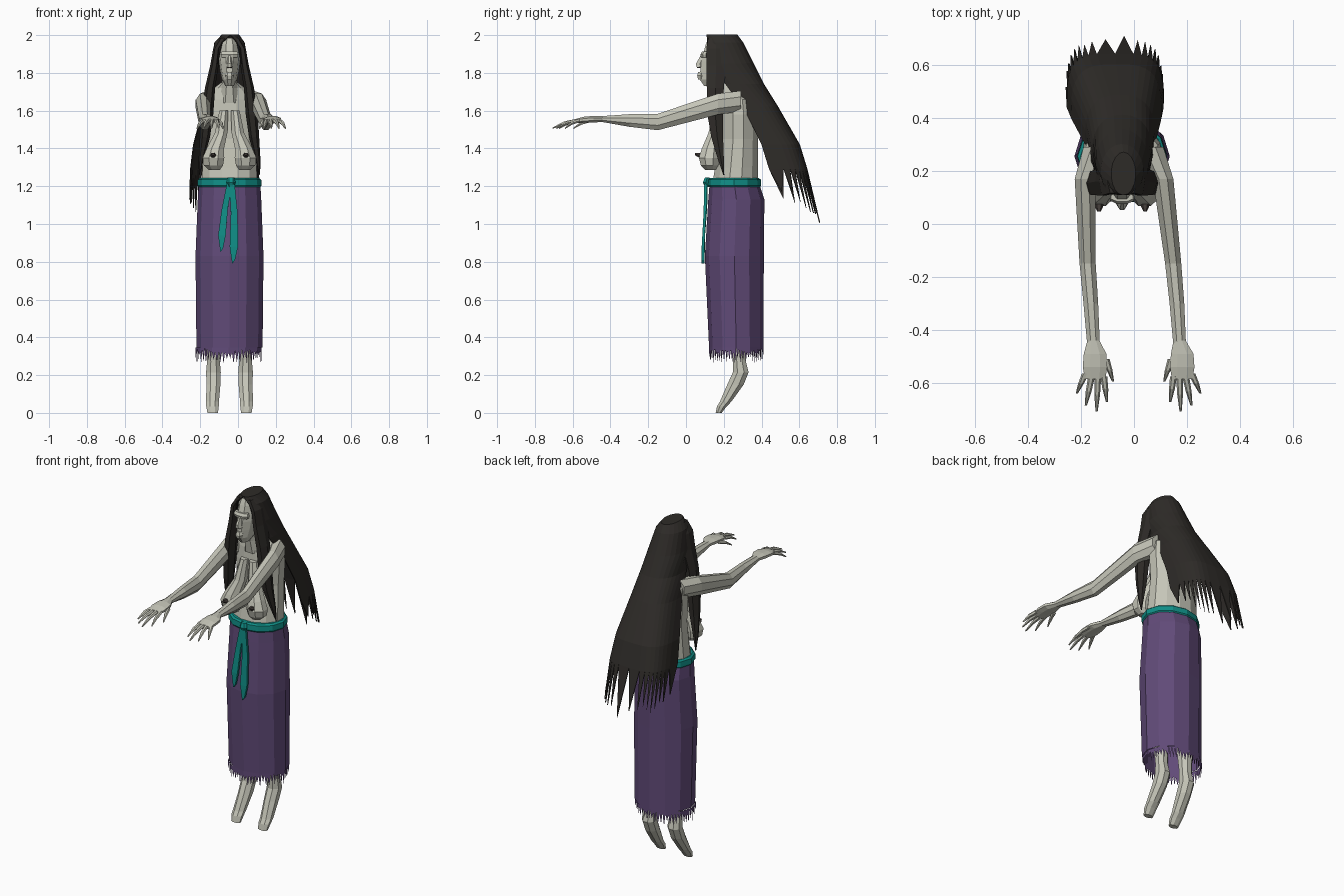
import bpy, bmesh, math, random
from mathutils import Vector

random.seed(4)
CX = -0.045  # body centre line


def material(name, rgb):
    m = bpy.data.materials.new(name)
    m.diffuse_color = (*rgb, 1)
    return m


SKIN = material("pale_skin", (0.56, 0.56, 0.48))
DARK = material("dark_skin", (0.06, 0.05, 0.045))
HAIR = material("black_hair", (0.027, 0.024, 0.021))
CLOTH = material("purple_cloth", (0.12, 0.07, 0.19))
SASH = material("teal_sash", (0.005, 0.27, 0.24))


def finish(name, bm, mat, thickness=0):
    bmesh.ops.recalc_face_normals(bm, faces=bm.faces)
    me = bpy.data.meshes.new(name)
    bm.to_mesh(me)
    bm.free()
    me.materials.append(mat)
    ob = bpy.data.objects.new(name, me)
    bpy.context.collection.objects.link(ob)
    if thickness:
        mod = ob.modifiers.new("thickness", 'SOLIDIFY')
        mod.thickness = thickness
        mod.offset = 0
    return ob


def bridge(bm, r0, r1, closed=True):
    n = len(r0)
    for i in range(n if closed else n - 1):
        j = (i + 1) % n
        bm.faces.new((r0[i], r0[j], r1[j], r1[i]))


def loft(name, rings, mat, axis='z', n=8, turn=0.5, caps=True):
    """Rings are (x, y, z, half width, half depth), flat across the given axis."""
    bm = bmesh.new()
    loops = []
    for x, y, z, a, b in rings:
        loop = []
        for i in range(n):
            t = 2 * math.pi * (i + turn) / n
            u, v = a * math.sin(t), b * math.cos(t)
            loop.append(bm.verts.new((x + u, y + v, z) if axis == 'z' else (x + u, y, z + v)))
        loops.append(loop)
    for r0, r1 in zip(loops, loops[1:]):
        bridge(bm, r0, r1)
    if caps:
        bm.faces.new(loops[0])
        bm.faces.new(loops[-1])
    return finish(name, bm, mat)


def body(name, rows, mat, **kw):
    """Centred loft from rows of (z, half width, front y, back y)."""
    return loft(name, [(CX, (f + k) / 2, z, w, (k - f) / 2) for z, w, f, k in rows], mat, **kw)


# torso, neck and head
body("torso", [(1.18, .155, .13, .385), (1.3, .148, .15, .385), (1.45, .142, .17, .385),
               (1.58, .15, .17, .385), (1.66, .14, .175, .37), (1.72, .085, .18, .32),
               (1.75, .045, .17, .28)], SKIN, n=12)
body("neck", [(1.64, .06, .165, .28), (1.72, .045, .15, .27), (1.82, .042, .13, .27)], SKIN)
body("head", [(1.73, .022, .095, .17), (1.765, .04, .068, .25), (1.81, .05, .07, .29),
              (1.86, .057, .075, .31), (1.9, .06, .085, .31), (1.95, .057, .1, .29),
              (1.985, .04, .115, .25)], SKIN, n=10)
body("nose", [(1.83, .02, .052, .1), (1.85, .014, .05, .1), (1.9, .007, .08, .11)], SKIN, n=6)
body("nostrils", [(1.826, .013, .056, .08), (1.832, .013, .056, .08)], DARK, n=6)
body("lips", [(1.765, .018, .062, .1), (1.785, .024, .056, .1), (1.805, .017, .062, .1)], SKIN, n=6)
body("brow", [(1.882, .045, .078, .12), (1.897, .05, .074, .12), (1.912, .045, .083, .12)], SKIN)

# parts repeated on both sides
arms = {"left": (-1, [(-.14, 1.0), (-.185, 1.0), (-.175, 1.0), (-.163, 1), (-.153, 1.0)], -.147),
        "right": (1, [(.06, 1.0), (.11, 1.0), (.148, 1.0), (.162, 1), (.172, 1.0)], .182)}
arm_rows = [(.29, 1.65, .055, .06), (.17, 1.635, .042, .06), (-.15, 1.54, .033, .047),
            (-.3, 1.548, .03, .036), (-.45, 1.556, .026, .016)]
# outward offsets: base x, base y, tip x, tip y
fingers = [(.037, -.565, .069, -.64), (.014, -.58, .035, -.685), (-.01, -.58, -.006, -.708),
           (-.033, -.575, -.045, -.672), (-.042, -.51, -.068, -.595)]

for side, (s, xs, palm_x) in arms.items():
    loft(side + "_arm", [(x, y, z, a, b) for (x, _), (y, z, a, b) in zip(xs, arm_rows)],
         SKIN, axis='y', n=8)
    wrist = xs[-1][0]
    loft(side + "_palm", [(wrist, -.44, 1.556, .025, .017), (palm_x, -.49, 1.555, .046, .019),
                          (palm_x, -.54, 1.552, .05, .017), (palm_x, -.585, 1.545, .042, .012)],
         SKIN, axis='y')
    for k, (bx, by, tx, ty) in enumerate(fingers):
        p0, p1 = Vector((palm_x + s * bx, by, 1.547)), Vector((palm_x + s * tx, ty, 1.507))
        mid = (p0 + p1) / 2 + Vector((0, 0, .008))
        loft(f"{side}_finger_{k}", [(*p0, .013, .011), (*mid, .011, .01), (*p1, .004, .004)],
             SKIN, axis='y', n=6)

    # hanging chest
    loft(side + "_chest", [(CX + s * .03, .175, 1.6, .025, .03), (CX + s * .045, .155, 1.48, .036, .04),
                           (CX + s * .075, .13, 1.4, .05, .05), (CX + s * .085, .122, 1.35, .062, .058),
                           (CX + s * .085, .125, 1.31, .055, .05), (CX + s * .08, .13, 1.285, .03, .03)],
         SKIN, n=8)
    loft(side + "_chest_tip", [(CX + s * .087, .08, 1.362, .018, .016), (CX + s * .087, .062, 1.366, .014, .012),
                               (CX + s * .087, .048, 1.37, .007, .007)], DARK, axis='y', n=6)

    # leg with foot pointing down
    fx = CX + s * .085
    loft(side + "_leg", [(fx, .27, .75, .055, .06), (fx, .275, .4, .042, .045), (fx, .282, .28, .036, .036),
                         (fx, .29, .215, .042, .045), (fx, .262, .15, .04, .047),
                         (fx + s * .005, .21, .06, .037, .033), (fx + s * .005, .19, .035, .036, .028),
                         (fx + s * .004, .173, 0, .03, .017)], SKIN, n=8)

    # hair lock falling in front of the shoulder
    loft(side + "_front_lock", [(CX + s * .035, .16, 1.985, .02, .05), (CX + s * .068, .16, 1.93, .018, .06),
                                (CX + s * .08, .16, 1.84, .022, .06), (CX + s * .103, .155, 1.72, .027, .052),
                                (CX + s * .118, .155, 1.58, .032, .048), (CX + s * .13, .165, 1.46, .027, .036),
                                (CX + s * .15, .185, 1.34, .014, .018), (CX + s * .16, .2, 1.26, .002, .003)],
         HAIR, n=6)

# long hair: z, x, y, half width, half depth, opening angle, squareness
hair_rows = [(2.0, -.04, .19, .045, .08, 179, 1), (1.96, CX, .2, .078, .1, 150, 1),
             (1.85, CX, .23, .097, .125, 140, .95), (1.74, CX, .27, .11, .14, 112, .85),
             (1.62, -.053, .32, .13, .165, 93, .75), (1.42, -.067, .4, .168, .2, 90, .6),
             (1.29, -.071, .44, .18, .2, 90, .55)]
COLS = 18
bm = bmesh.new()
loops = []
for z, x, y, a, b, opening, p in hair_rows:
    loop = []
    for i in range(COLS + 1):
        t = math.radians(opening) * (2 * i / COLS - 1)
        sx, cy = math.sin(t), math.cos(t)
        loop.append(bm.verts.new((x + a * math.copysign(abs(sx) ** p, sx),
                                  y + b * math.copysign(abs(cy) ** p, cy), z)))
    loops.append(loop)
for r0, r1 in zip(loops, loops[1:]):
    bridge(bm, r0, r1, closed=False)
bm.faces.new(loops[0])
for i in range(COLS):  # ragged strand tips
    u = abs(2 * (i + .5) / COLS - 1)
    m = (loops[-1][i].co + loops[-1][i + 1].co) / 2
    z = 1.0 + .12 * u + random.uniform(0, .07) * (i != COLS // 2)
    tip = bm.verts.new((m.x * 1.02, m.y + .07 * (1.29 - z) / .29, z))
    bm.faces.new((loops[-1][i], loops[-1][i + 1], tip))
finish("long_hair", bm, HAIR, .006)

# skirt with torn hem
body("skirt", [(1.215, .163, .125, .387), (1.13, .168, .118, .415), (.83, .18, .1, .412),
               (.345, .175, .122, .41)], CLOTH, n=12, turn=0, caps=False)
bm = bmesh.new()
corners = [Vector((CX - .005 + .175 * math.sin(math.tau * i / 12), .266 + .144 * math.cos(math.tau * i / 12), .346))
           for i in range(12)]
for i in range(12):
    for k in range(5):
        a = corners[i].lerp(corners[(i + 1) % 12], k / 5)
        b = corners[i].lerp(corners[(i + 1) % 12], (k + 1) / 5)
        tip = (a + b) / 2
        tip.z = random.uniform(.26, .295)
        low = Vector((0, 0, random.uniform(.005, .03)))
        bm.faces.new([bm.verts.new(v) for v in (a, b, b - low, tip, a - low)])
finish("torn_hem", bm, CLOTH)

# sash, knot and hanging ends
body("sash", [(1.195, .163, .118, .392), (1.203, .17, .112, .398), (1.235, .168, .114, .396),
              (1.243, .157, .125, .386)], SASH, n=12, turn=0)
loft("sash_knot", [(-.037, .112, 1.195, .016, .014), (-.037, .105, 1.22, .024, .018),
                   (-.037, .112, 1.245, .018, .014)], SASH, n=6)
tails = {"left_sash_end": [(-.045, .108, 1.215, .014), (-.07, .105, 1.08, .016), (-.085, .094, .94, .02)],
         "right_sash_end": [(-.032, .104, 1.215, .014), (-.02, .1, 1.06, .018), (-.022, .09, .88, .022)]}
for name, pts in tails.items():
    bm = bmesh.new()
    rows = [[bm.verts.new((x - w, y, z)), bm.verts.new((x + w, y, z))] for x, y, z, w in pts]
    for r0, r1 in zip(rows, rows[1:]):
        bridge(bm, r0, r1, closed=False)
    x, y, z, w = pts[-1]
    bm.faces.new((*rows[-1], bm.verts.new((x + w * .3, y, z - .07)), bm.verts.new((x - w * .4, y, z - .09))))
    finish(name, bm, SASH, .014)
